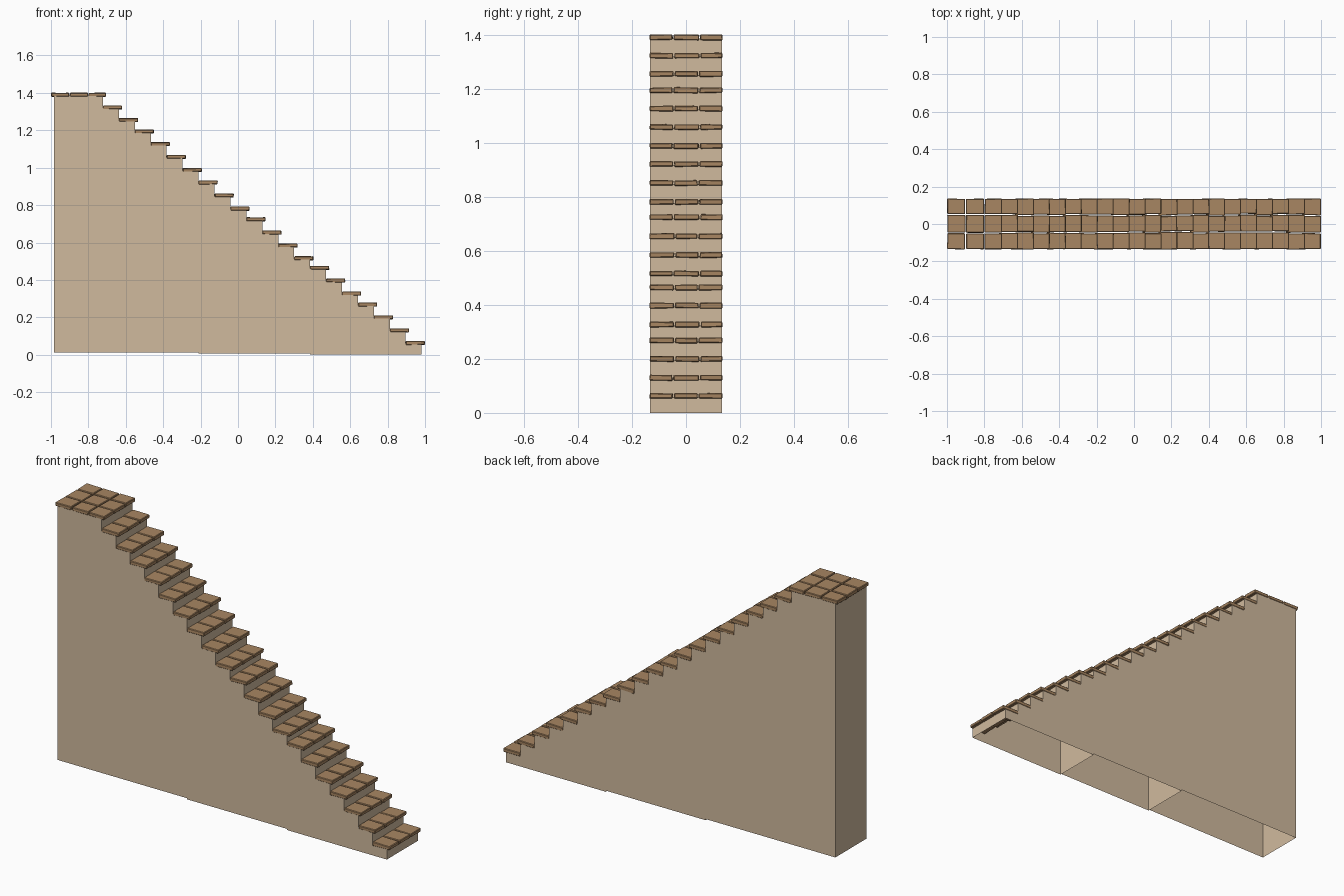
import bpy, bmesh, random
from mathutils import Vector

if "Cube" in bpy.data.objects:
    bpy.data.objects.remove(bpy.data.objects["Cube"])

random.seed(4)


def srgb(r, g, b):
    f = lambda c: c / 12.92 if c <= 0.04045 else ((c + 0.055) / 1.055) ** 2.4
    return (f(r / 255), f(g / 255), f(b / 255), 1)


def material(name, col):
    m = bpy.data.materials.new(name)
    m.diffuse_color = col
    m.use_nodes = True
    m.node_tree.nodes["Principled BSDF"].inputs["Base Color"].default_value = m.diffuse_color
    return m


PLASTER = material("pale plaster", srgb(208, 186, 158))
STONE = material("brown stone", srgb(168, 134, 98))


def finish(bm, name, mat):
    me = bpy.data.meshes.new(name)
    bm.to_mesh(me)
    bm.free()
    me.materials.append(mat)
    ob = bpy.data.objects.new(name, me)
    bpy.context.collection.objects.link(ob)
    return ob


# Tread centre heights, bottom step to landing
HEIGHTS = [.063, .130, .200, .268, .327, .397, .464, .516, .584, .654, .724,
           .781, .851, .921, .988, 1.058, 1.126, 1.194, 1.255, 1.322, 1.390]
PITCH, OVERHANG, BACK = 0.0852, 0.018, -0.985
HALF_BODY, HALF_TREAD, HALF_THICK = 0.133, 0.137, 0.010


def nose(i):
    return 1.0 - PITCH * i


def riser(i):
    return nose(i) - OVERHANG if i <= 20 else BACK


# Stair body modules: side walls, risers and back wall, open underneath
def body_module(name, first, last, base):
    bm = bmesh.new()

    def quad(*pts):
        bm.faces.new([bm.verts.new(p) for p in pts])

    w = HALF_BODY
    low = base
    for i in range(first, last + 1):
        x0, x1, z = riser(i + 1), riser(i), HEIGHTS[i] - 0.004
        quad((x0, -w, base), (x1, -w, base), (x1, -w, z), (x0, -w, z))
        quad((x1, w, base), (x0, w, base), (x0, w, z), (x1, w, z))
        quad((x1, -w, low), (x1, w, low), (x1, w, z), (x1, -w, z))
        low = z
    x = riser(last + 1)
    quad((x, w, base), (x, -w, base), (x, -w, low), (x, w, low))
    bmesh.ops.remove_doubles(bm, verts=bm.verts, dist=1e-5)
    finish(bm, name, PLASTER)


body_module("lower_stair_body", 0, 6, 0.0)
body_module("middle_stair_body", 7, 13, 0.006)
body_module("upper_stair_body", 14, 20, 0.012)


# One worn paving stone: a box with nudged corners and chamfered edges
def stone(bm, x0, x1, y0, y1, z):
    part = bmesh.new()
    bmesh.ops.create_cube(part, size=1)
    size = Vector((x1 - x0, y1 - y0, 2 * HALF_THICK))
    mid = Vector(((x0 + x1) / 2, (y0 + y1) / 2, z))
    for v in part.verts:
        v.co = Vector(a * b for a, b in zip(v.co, size)) + mid
        inward = (mid - v.co).normalized()
        v.co.x += inward.x * random.uniform(0, 0.004)
        v.co.y += inward.y * random.uniform(0, 0.004)
        v.co.z += random.uniform(-0.0015, 0.0015)
    bmesh.ops.bevel(part, geom=part.edges[:], offset=0.003, segments=1,
                    affect='EDGES')
    me = bpy.data.meshes.new("temp")
    part.to_mesh(me)
    part.free()
    bm.from_mesh(me)
    bpy.data.meshes.remove(me)


def stone_row(bm, x0, x1, z):
    a, b = (-0.045 + random.uniform(-.004, .004), 0.048 + random.uniform(-.004, .004))
    ys = [-HALF_TREAD, a, b, HALF_TREAD]
    for y0, y1 in zip(ys, ys[1:]):
        stone(bm, x0, x1, y0 + 0.001, y1 - 0.001, z)


# Treads
for i in range(20):
    bm = bmesh.new()
    stone_row(bm, riser(i + 1) - 0.001, nose(i), HEIGHTS[i])
    finish(bm, f"tread_{i + 1:02d}", STONE)

# Landing paved three by three
bm = bmesh.new()
edges = [-1.0, -0.9, -0.8, nose(20)]
for x0, x1 in zip(edges, edges[1:]):
    stone_row(bm, x0 + 0.0005, x1 - 0.0005, HEIGHTS[20])
finish(bm, "landing", STONE)
